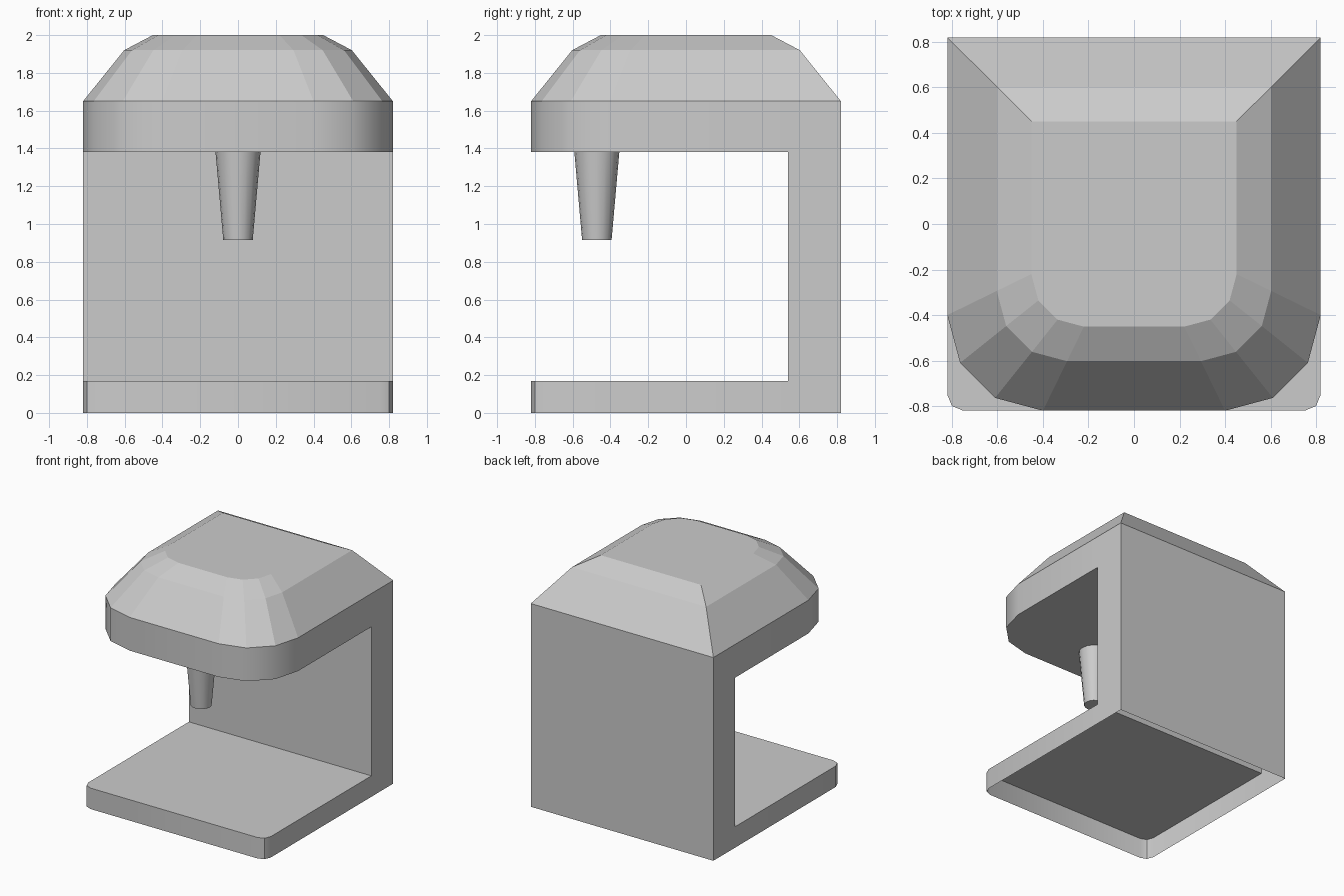
import bpy, bmesh
from math import sin, cos, pi, radians

if "Cube" in bpy.data.objects:
    bpy.data.objects.remove(bpy.data.objects["Cube"])

W = 0.82        # half width and half depth
INNER = 0.54    # front face of the rear column
Z_BASE, Z_HEAD, Z_ROOF = 0.17, 1.38, 1.65


def u_outline(radius, segments, back):
    """Plan outline from back right, round the front corners, to back left."""
    c = W - radius
    right = [(W, y) for y in back]
    for i in range(segments + 1):
        a = pi / 2 * i / segments
        right.append((c + radius * cos(a), -c - radius * sin(a)))
    return right + [(-x, y) for x, y in reversed(right)]


def ring(bm, pts, z, scale=1.0):
    return [bm.verts.new((x * scale, y * scale, z)) for x, y in pts]


def wall(bm, pts, levels, closed=False):
    """Vertical or tapering wall through (z, scale) levels; returns end rings."""
    rings = [ring(bm, pts, z, s) for z, s in levels]
    n = len(pts)
    for lo, hi in zip(rings, rings[1:]):
        for i in range(n if closed else n - 1):
            j = (i + 1) % n
            bm.faces.new((lo[i], lo[j], hi[j], hi[i]))
    return rings[0], rings[-1]


def finish(bm, name, smooth_angle=None):
    bmesh.ops.remove_doubles(bm, verts=bm.verts, dist=0.0005)
    bmesh.ops.recalc_face_normals(bm, faces=bm.faces)
    mesh = bpy.data.meshes.new(name)
    bm.to_mesh(mesh)
    bm.free()
    obj = bpy.data.objects.new(name, mesh)
    bpy.context.collection.objects.link(obj)
    if smooth_angle:
        bpy.ops.object.select_all(action='DESELECT')
        obj.select_set(True)
        bpy.context.view_layer.objects.active = obj
        bpy.ops.object.shade_smooth_by_angle(angle=radians(smooth_angle))
    return obj


# Body shell: base tray, rear column and head walls, open underneath
bm = bmesh.new()
base = u_outline(0.07, 2, [INNER])
head = u_outline(0.42, 3, [INNER])
column = [(W, INNER), (W, W), (-W, W), (-W, INNER)]
_, tray_top = wall(bm, base, [(0, 1), (Z_BASE, 1)])
bm.faces.new(tray_top)
head_bottom, _ = wall(bm, head, [(Z_HEAD, 1), (Z_ROOF, 1)])
bm.faces.new(head_bottom)
wall(bm, column, [(z, 1) for z in (0, Z_BASE, Z_HEAD, Z_ROOF)])
wall(bm, [(-W, INNER), (W, INNER)], [(Z_BASE, 1), (Z_HEAD, 1)])
finish(bm, "body", 35)

# Faceted roof: the head outline stepped inwards twice
bm = bmesh.new()
_, roof_top = wall(bm, u_outline(0.42, 3, [W]),
                   [(Z_ROOF, 1), (1.92, 0.735), (2.0, 0.55)], closed=True)
bm.faces.new(roof_top)
roof = finish(bm, "roof")

# Tapered spout under the head
bm = bmesh.new()
bmesh.ops.create_cone(bm, cap_ends=True, segments=16, radius1=0.078,
                      radius2=0.119, depth=Z_HEAD - 0.915)
spout = finish(bm, "spout", 35)
spout.location = (0, -0.472, (Z_HEAD + 0.915) / 2)
